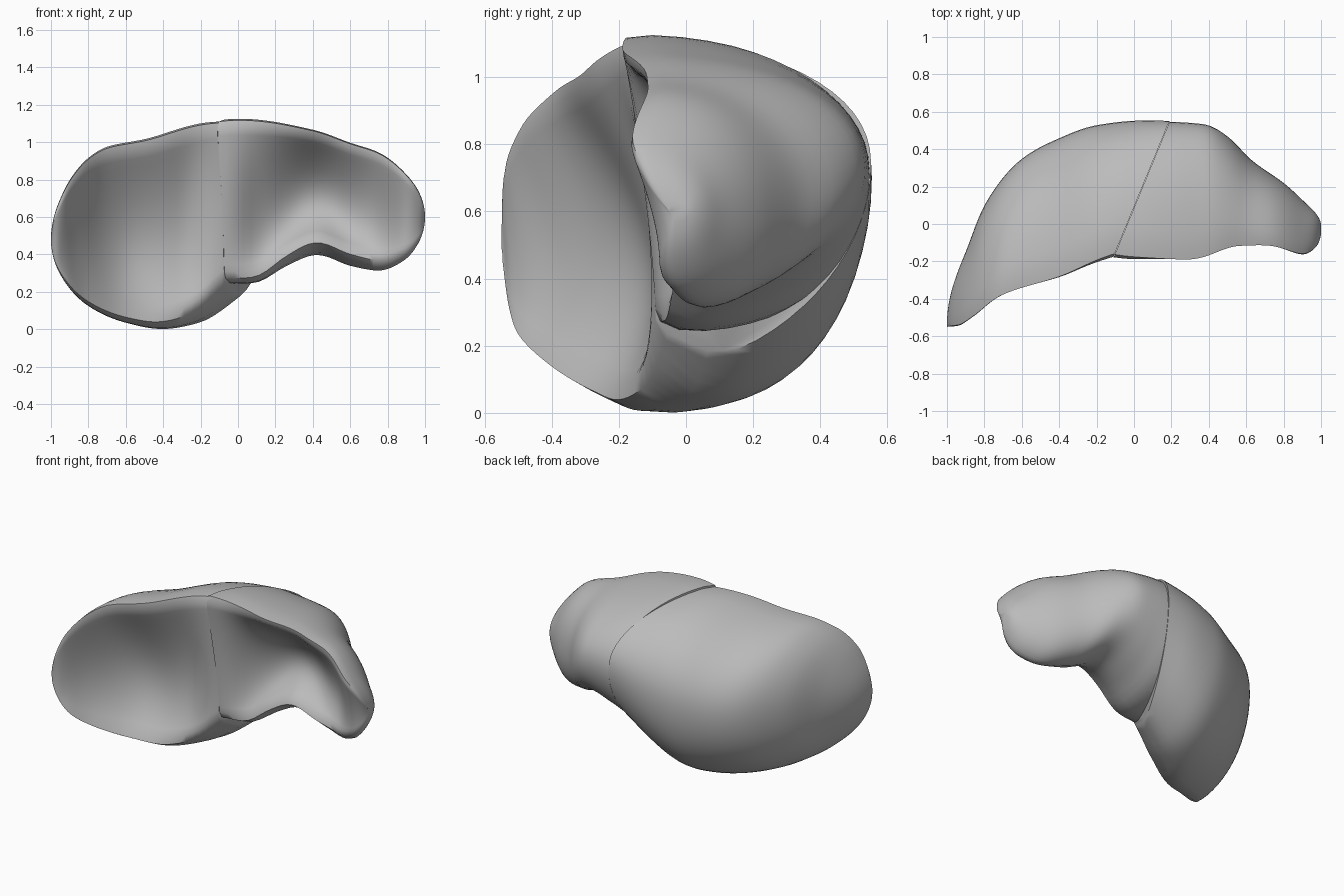
import bpy, bmesh, math
from mathutils import Vector

cube = bpy.data.objects.get("Cube")
if cube:
    bpy.data.objects.remove(cube, do_unlink=True)

# One flat grey for both lobes
grey = bpy.data.materials.new("soft_grey")
grey.use_nodes = True
colour = (0.5, 0.5, 0.5, 1)
grey.diffuse_color = colour
bsdf = next(n for n in grey.node_tree.nodes if n.type == 'BSDF_PRINCIPLED')
bsdf.inputs["Base Color"].default_value = colour
bsdf.inputs["Roughness"].default_value = 0.6

SEAM_POINT = Vector((-0.09, -0.13, 0.5))
SEAM_NORMAL = Vector((0.68, -0.28, 0)).normalized()


def curve(keys, tip):
    """Smooth curve through (x, value) keys, rounded at the tip."""
    pts = sorted((math.sqrt(abs(x - tip)), v) for x, v in keys)
    n = len(pts)
    slope = [(pts[i + 1][1] - pts[i][1]) / (pts[i + 1][0] - pts[i][0]) for i in range(n - 1)]
    tangent = [slope[0]]
    for a, b in zip(slope, slope[1:]):
        tangent.append(2 * a * b / (a + b) if a * b > 0 else 0)
    tangent.append(slope[-1])

    def at(u):
        i = 0
        while i < n - 2 and u > pts[i + 1][0]:
            i += 1
        w = pts[i + 1][0] - pts[i][0]
        t = min(max((u - pts[i][0]) / w, 0), 1)
        return ((1 + 2 * t) * (1 - t) ** 2 * pts[i][1] + t * (1 - t) ** 2 * w * tangent[i]
                + t * t * (3 - 2 * t) * pts[i + 1][1] + t * t * (t - 1) * w * tangent[i + 1])
    return at


def section(belly, top, bottom, rim_top, rim_low, back, depth, lift):
    """Crescent cross-section: domed back, rim, shallow hollow front."""
    ring = []
    mid = bottom + belly * (top - bottom)
    low_start = rim_low + 0.25 * (back - rim_low) * min(1, lift * 14)
    steps = 30
    for i in range(steps + 1):
        a = math.pi * (0.5 - i / steps)
        s, c = math.sin(a), max(math.cos(a), 0) ** 0.88
        if s >= 0:
            ring.append((rim_top + (back - rim_top) * c, mid + (top - mid) * s ** 0.95))
        else:
            ring.append((low_start + (back - low_start) * c, mid + (mid - bottom) * s))
    hollow = 22
    for i in range(hollow):
        t = i / hollow
        z = bottom + lift + (top - bottom - lift) * t
        y = rim_low + (rim_top - rim_low) * t
        ring.append((y + depth * math.sin(math.pi * t ** 0.8), z - 0.015 * t))
    return ring


def lobe(name, tip, end, keep, profiles):
    curves = [curve(p, tip) for p in profiles]
    bm = bmesh.new()
    rings = []
    count = 50
    reach = math.sqrt(abs(end - tip))
    for k in range(1, count + 1):
        u = reach * k / count
        x = tip + math.copysign(u * u, end - tip)
        outline = section(*[c(u) for c in curves])
        rings.append([bm.verts.new((x, y, z)) for y, z in outline])
    for a, b in zip(rings, rings[1:]):
        for i in range(len(a)):
            j = (i + 1) % len(a)
            bm.faces.new((a[i], a[j], b[j], b[i]))
    bm.faces.new(rings[0])
    bm.faces.new(rings[-1])
    # Soften the rim while the body is still whole
    for _ in range(2):
        bmesh.ops.smooth_vert(bm, verts=bm.verts[:], factor=0.5,
                              use_axis_x=False, use_axis_y=True, use_axis_z=True)
    # Trim along the slanted seam and close the cut
    cut = bmesh.ops.bisect_plane(
        bm, geom=bm.verts[:] + bm.edges[:] + bm.faces[:],
        plane_co=SEAM_POINT + SEAM_NORMAL * 0.001 * keep, plane_no=SEAM_NORMAL,
        clear_outer=keep < 0, clear_inner=keep > 0)
    rim = [e for e in cut["geom_cut"] if isinstance(e, bmesh.types.BMEdge)]
    bmesh.ops.holes_fill(bm, edges=rim, sides=0)
    bmesh.ops.recalc_face_normals(bm, faces=bm.faces[:])
    mesh = bpy.data.meshes.new(name)
    bm.to_mesh(mesh)
    bm.free()
    mesh.materials.append(grey)
    obj = bpy.data.objects.new(name, mesh)
    bpy.context.collection.objects.link(obj)
    bpy.ops.object.select_all(action='DESELECT')
    obj.select_set(True)
    bpy.context.view_layer.objects.active = obj
    bpy.ops.object.shade_smooth_by_angle(angle=math.radians(50))


# Large lobe: belly height, top, bottom, upper rim, lower rim, back, hollow depth, rim lift
lobe("large_lobe", -1, 0.3, -1, [
    [(-1, .5), (-.5, .54), (.3, .54)],
    [(-1, .48), (-.95, .7), (-.9, .8), (-.8, .92), (-.7, .98), (-.5, 1.02), (-.1, 1.115), (.3, 1.1)],
    [(-1, .48), (-.95, .29), (-.8, .12), (-.6, .03), (-.4, -.005), (-.2, .03), (0, .16), (.1, .25), (.3, .4)],
    [(-1, -.55), (-.94, -.55), (-.86, -.51), (-.72, -.41), (-.4, -.31), (-.1, -.18), (.3, -.1)],
    [(-1, -.55), (-.92, -.52), (-.8, -.43), (-.6, -.3), (-.4, -.22), (-.1, -.1), (.3, 0)],
    [(-1, -.54), (-.9, -.15), (-.8, .1), (-.6, .35), (-.4, .46), (-.2, .53), (.05, .555), (.3, .55)],
    [(-1, 0), (-.97, .01), (-.85, .11), (-.58, .2), (-.3, .14), (-.1, .02), (.3, 0)],
    [(-1, 0), (-.8, .025), (-.5, .035), (-.3, .06), (-.2, .09), (-.1, .14), (.3, .15)],
])

# Small lobe, same order
lobe("small_lobe", 1, -0.2, 1, [
    [(1, .42), (.7, .43), (.3, .51), (-.2, .54)],
    [(1, .6), (.97, .73), (.9, .83), (.75, .95), (.6, 1), (.4, 1.07), (0, 1.13), (-.2, 1.11)],
    [(1, .6), (.97, .47), (.88, .36), (.75, .31), (.6, .335), (.42, .395), (.25, .33), (.08, .24), (-.2, .24)],
    [(1, -.04), (.97, -.13), (.9, -.17), (.7, -.13), (.55, -.14), (.3, -.22), (0, -.2), (-.2, -.17)],
    [(1, -.03), (.9, -.08), (.7, -.04), (.4, -.07), (.1, -.08), (-.2, -.1)],
    [(1, -.01), (.97, .06), (.92, .11), (.8, .22), (.63, .34), (.5, .47), (.38, .535), (.1, .55), (-.2, .52)],
    [(1, 0), (.9, .02), (.7, .12), (.35, .25), (.12, .14), (-.04, .02), (-.2, 0)],
    [(1, 0), (.8, .06), (.4, .08), (0, .03), (-.2, .03)],
])
